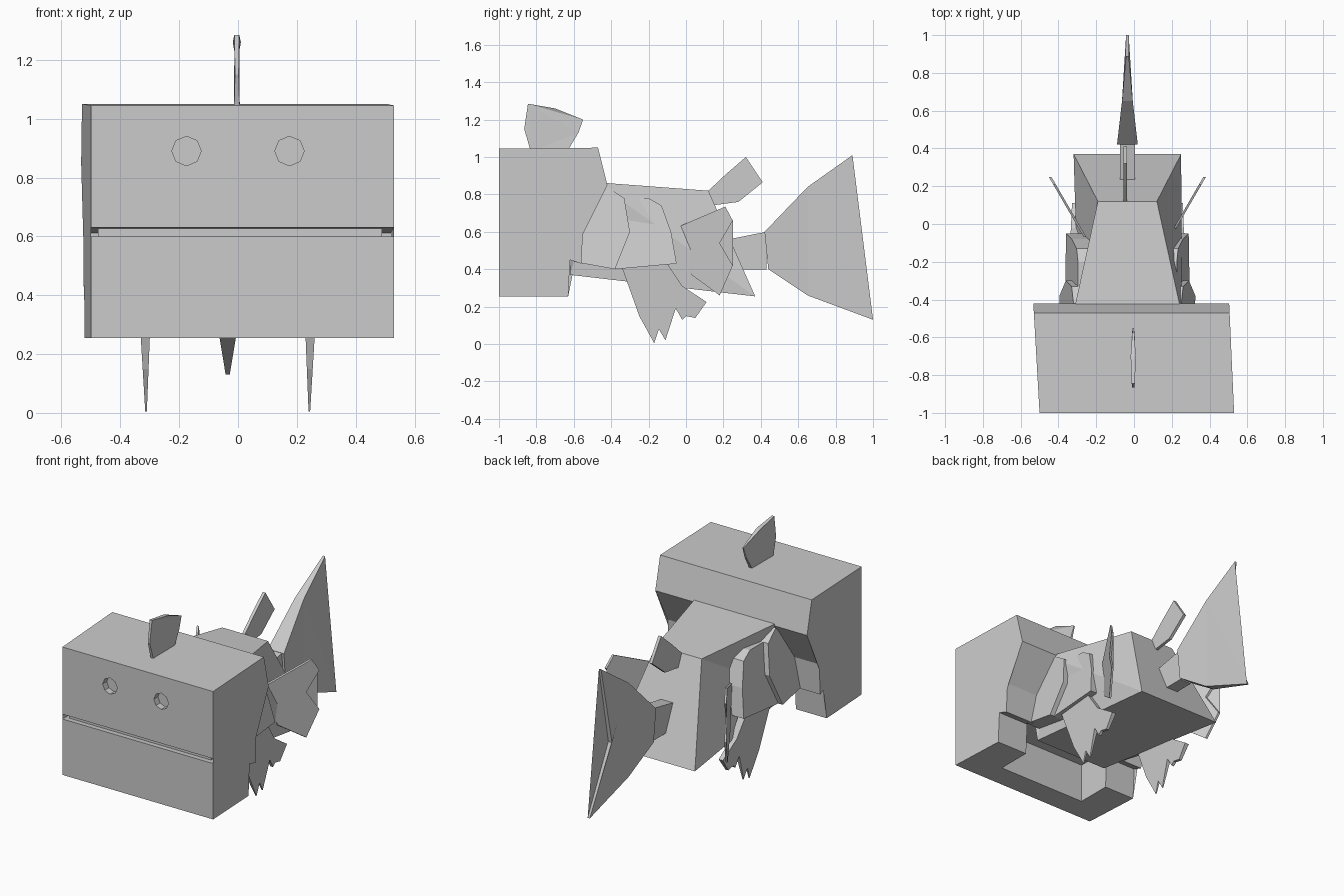
import bpy
import bmesh

if "Cube" in bpy.data.objects:
    bpy.data.objects.remove(bpy.data.objects["Cube"])

CX = -0.035  # the body sits slightly left of centre


def prism(name, pts, left, right):
    """Solid from a (y, z) side profile; left/right give x as a function of y, z."""
    bm = bmesh.new()
    a = [bm.verts.new((left(y, z), y, z)) for y, z in pts]
    b = [bm.verts.new((right(y, z), y, z)) for y, z in pts]
    bm.faces.new(a)
    bm.faces.new(b[::-1])
    n = len(pts)
    for i in range(n):
        j = (i + 1) % n
        bm.faces.new((a[j], a[i], b[i], b[j]))
    bmesh.ops.triangulate(bm, faces=[f for f in bm.faces if len(f.verts) > 4])
    bmesh.ops.recalc_face_normals(bm, faces=bm.faces)
    me = bpy.data.meshes.new(name)
    bm.to_mesh(me)
    bm.free()
    ob = bpy.data.objects.new(name, me)
    bpy.context.collection.objects.link(ob)
    return ob


def box(name, x0, x1, y0, y1, z0, z1):
    return prism(name, [(y0, z0), (y1, z0), (y1, z1), (y0, z1)],
                 lambda y, z: x0, lambda y, z: x1)


def slab(name, pts, half):
    """Plate centred on the body line."""
    return prism(name, pts, lambda y, z: CX - half(y, z), lambda y, z: CX + half(y, z))


def pair(name, pts, inner, outer):
    """Mirrored plates on both flanks; inner/outer are distances from the body line."""
    for side, s in (("left", -1), ("right", 1)):
        prism(f"{side}_{name}", pts, lambda y, z: CX + s * inner(y, z),
              lambda y, z: CX + s * outer(y, z))


def cut(target, cutter):
    mod = target.modifiers.new("cut", 'BOOLEAN')
    mod.operation = 'DIFFERENCE'
    mod.solver = 'EXACT'
    mod.object = cutter
    bpy.context.view_layer.objects.active = target
    bpy.ops.object.modifier_apply(modifier=mod.name)
    bpy.data.objects.remove(cutter)


# Blocky head with mouth slot
head = prism("head", [(-1, .255), (-.63, .255), (-.62, .45), (-.56, .43), (-.55, .62),
                      (-.42, .85), (-.47, 1.05), (-1, 1.045), (-1, .63), (-.76, .612),
                      (-.76, .585), (-1, .6)],
             lambda y, z: -.5 - .057 * (y + 1), lambda y, z: .53 - .045 * (y + 1))

# Hollow under the jaw
cut(head, box("jaw_cutter", -.31, .3, -.85, -.4, .1, .5))

# Octagonal eye sockets
for x in (-.175, .175):
    bpy.ops.mesh.primitive_cylinder_add(vertices=8, radius=.05, depth=.08,
                                        location=(x, -1, .89), rotation=(1.5708, 0, 0))
    cut(head, bpy.context.object)

# Dark wall inside the mouth
box("mouth_core", -.475, .49, -.965, -.72, .57, .66)

# Small fin on top of the head
lens = lambda y: .002 + .012 * max(0, 1 - ((y + .72) / .18) ** 2)
prism("head_fin", [(-.83, 1.03), (-.865, 1.15), (-.845, 1.285), (-.7, 1.26), (-.55, 1.2),
                   (-.575, 1.13), (-.635, 1.03)],
      lambda y, z: -.004 - lens(y), lambda y, z: -.004 + lens(y))

# Tapered body
slab("body", [(-.62, .37), (.37, .255), (.12, .82), (-.48, .865), (-.62, .7)],
     lambda y, z: .275 - .22 * (y + .42) if z > .6 else .255 + .03 * (y + .62))

# Gill plates
pair("front_gill", [(-.6, .44), (-.38, .4), (-.3, .6), (-.33, .78), (-.42, .84), (-.56, .65)],
     lambda y, z: .2, lambda y, z: .36 - .17 * (z - .4))
pair("rear_gill", [(-.38, .4), (-.05, .43), (-.08, .6), (-.13, .74), (-.2, .78),
                   (-.33, .78), (-.3, .6)],
     lambda y, z: .18, lambda y, z: .33 - .18 * (z - .4))

# Pectoral fins flaring outwards
flare = lambda y: .215 + .58 * (y + .08)
pair("pectoral_fin", [(-.07, .615), (.21, .735), (.25, .66), (.18, .54), (.25, .42),
                      (.18, .26), (.03, .37), (-.01, .53)],
     lambda y, z: flare(y) - .004, lambda y, z: flare(y) + .01)

# Pelvic fins under the body
pair("pelvic_fin", [(-.35, .43), (-.25, .15), (-.17, .005), (-.145, .08), (-.11, .02),
                    (-.055, .19), (-.02, .13), (0, .15), (.05, .14), (.11, .225),
                    (-.02, .31), (-.1, .43)],
     lambda y, z: .275 - .04 * z, lambda y, z: .28 + .06 * z)

# Raised fin on the back
prism("back_fin", [(.1, .8), (.12, .82), (.21, .905), (.32, 1), (.41, .865), (.28, .76), (.13, .74)],
      lambda y, z: -.055, lambda y, z: -.036)

# Tail root and forked tail fin
slab("tail_root", [(.2, .555), (.43, .6), (.43, .4), (.2, .4)], lambda y, z: .04)
slab("tail_fin", [(.42, .6), (.65, .84), (.89, 1.01), (.79, .52), (1, .13), (.65, .26),
                  (.44, .4)], lambda y, z: max(.007, .055 - .115 * (y - .42)))
